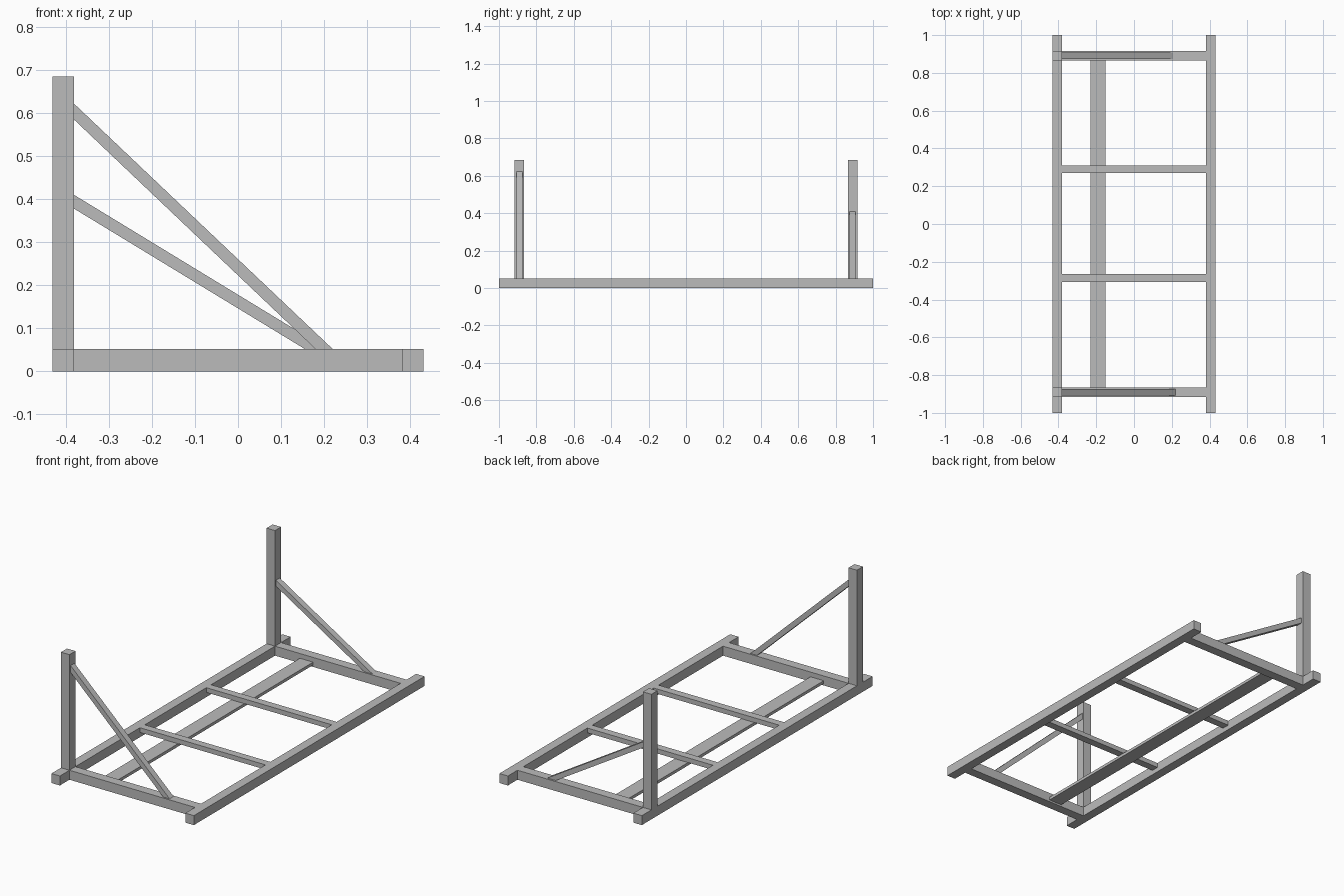
import bpy
import bmesh

cube = bpy.data.objects.get("Cube")
if cube:
    bpy.data.objects.remove(cube, do_unlink=True)

grey = bpy.data.materials.new("plain_grey")
grey.use_nodes = True
colour = (0.5, 0.5, 0.5, 1)
grey.diffuse_color = colour
grey.node_tree.nodes["Principled BSDF"].inputs["Base Color"].default_value = colour


def prism(name, profile, y0, y1):
    """Extrude an x-z outline from y0 to y1."""
    bm = bmesh.new()
    face = bm.faces.new([bm.verts.new((x, y0, z)) for x, z in profile])
    new = bmesh.ops.extrude_face_region(bm, geom=[face])["geom"]
    bmesh.ops.translate(bm, vec=(0, y1 - y0, 0),
                        verts=[v for v in new if isinstance(v, bmesh.types.BMVert)])
    bmesh.ops.recalc_face_normals(bm, faces=bm.faces)
    mesh = bpy.data.meshes.new(name)
    bm.to_mesh(mesh)
    bm.free()
    mesh.materials.append(grey)
    obj = bpy.data.objects.new(name, mesh)
    bpy.context.collection.objects.link(obj)
    return obj


def beam(name, x0, x1, y0, y1, z0, z1):
    return prism(name, [(x0, z0), (x1, z0), (x1, z1), (x0, z1)], y0, y1)


OUT, INNER = 0.432, 0.381        # outer and inner faces of the side rails
END_IN, END_OUT = 0.865, 0.917   # faces of the end rails
TOP, MID = 0.052, 0.026          # frame top and plank top

# Long side rails
beam("right_rail", -OUT, -INNER, -1, 1, 0, TOP)
beam("left_rail", INNER, OUT, -1, 1, 0, TOP)

# End rails and upright posts
for name, y0, y1 in (("front", -END_OUT, -END_IN), ("back", END_IN, END_OUT)):
    beam(name + "_rail", -INNER, INNER, y0, y1, 0, TOP)
    beam(name + "_post", -OUT, -INNER, y0, y1, TOP, 0.686)

# Cross bars over the long plank
for name, y in (("front", -0.285), ("back", 0.29)):
    beam(name + "_cross_bar", -INNER, INNER, y - 0.021, y + 0.021, MID, TOP)
beam("long_plank", -0.23, -0.15, -END_IN, END_IN, 0.01, MID)

# Diagonal braces, mitred against post and rail
prism("front_brace", [(-INNER, 0.622), (-INNER, 0.585), (0.18, TOP), (0.22, TOP)],
      -0.907, -0.873)
prism("back_brace", [(-INNER, 0.41), (-INNER, 0.378), (0.155, TOP), (0.207, TOP)],
      0.873, 0.907)
